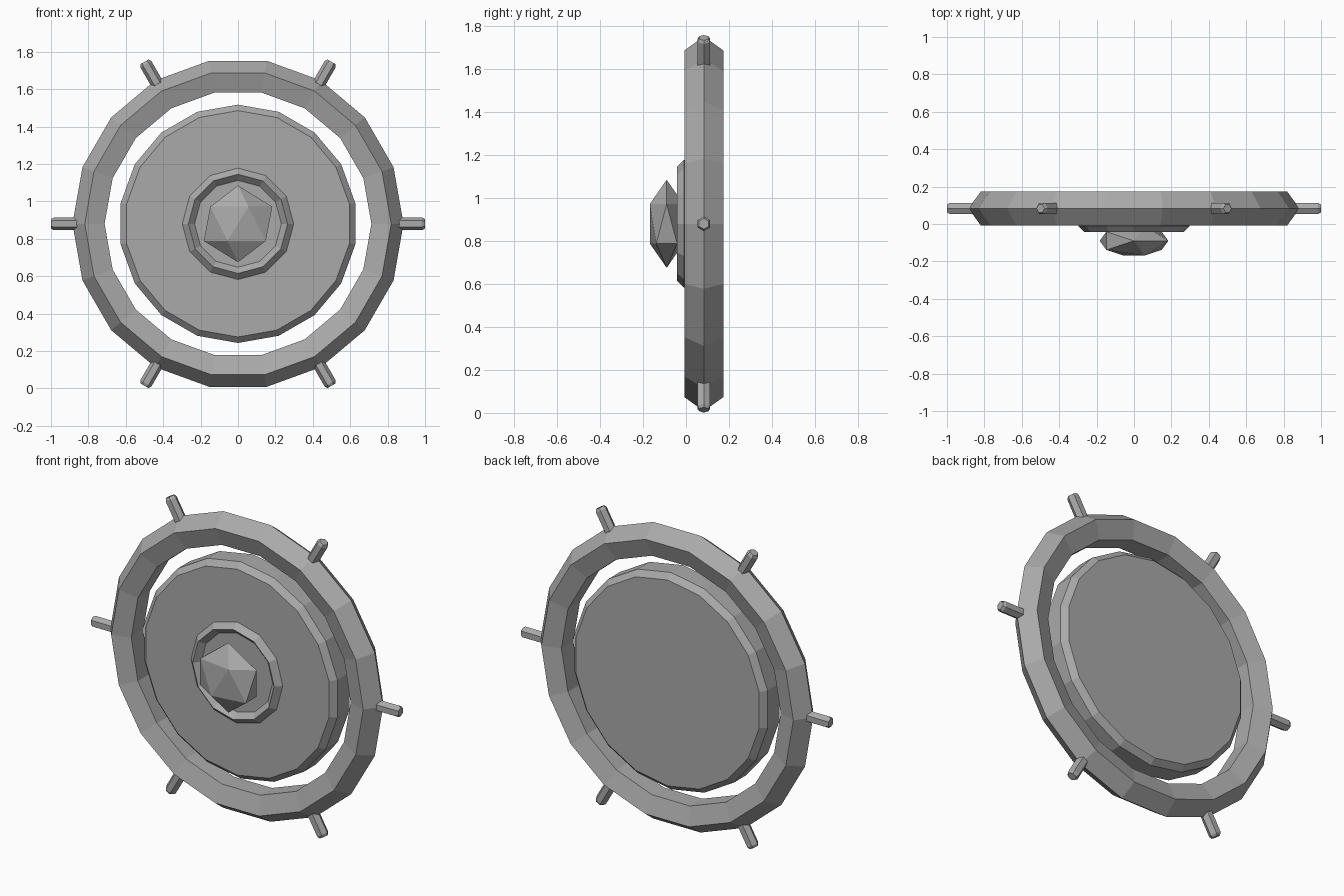
import bpy, math
from mathutils import Matrix, Vector

CENTRE_Z = 0.88
MID_Y = 0.083

cube = bpy.data.objects.get("Cube")
if cube:
    bpy.data.objects.remove(cube)

grey = bpy.data.materials.new("plain grey")
grey.use_nodes = True
grey.diffuse_color = (0.4, 0.4, 0.4, 1)
grey.node_tree.nodes["Principled BSDF"].inputs["Base Color"].default_value = (0.4, 0.4, 0.4, 1)


def lathe(name, profile, sides, matrix, start=0.0, closed=False):
    """Spin (radius, height) points about local z; cap the ends unless closed."""
    verts = []
    for i in range(sides):
        a = start + math.tau * i / sides
        verts += [(r * math.cos(a), r * math.sin(a), h) for r, h in profile]
    n = len(profile)
    faces = []
    for i in range(sides):
        a, b = i * n, (i + 1) % sides * n
        for j in range(n if closed else n - 1):
            k = (j + 1) % n
            faces.append((a + j, b + j, b + k, a + k))
    if not closed:
        faces.append([i * n for i in reversed(range(sides))])
        faces.append([i * n + n - 1 for i in range(sides)])
    mesh = bpy.data.meshes.new(name)
    mesh.from_pydata([matrix @ Vector(v) for v in verts], [], faces)
    mesh.materials.append(grey)
    obj = bpy.data.objects.new(name, mesh)
    bpy.context.collection.objects.link(obj)
    return obj


def facing_back(y):
    """Local z points to +y, local x stays x."""
    return Matrix.Translation((0, y, CENTRE_Z)) @ Matrix.Rotation(-math.pi / 2, 4, "X")


def circle(major, minor, count):
    """Closed torus section, its first point on the outside."""
    angles = [math.tau * i / count for i in range(count)]
    return [(major + minor * math.cos(a), minor * math.sin(a)) for a in angles]


# Outer ring with a five-sided section
lathe("outer_ring", circle(0.79, 0.095, 5), 18, facing_back(MID_Y), closed=True)

# Chamfered disc
disc = [(0.605, -0.088), (0.637, -0.056), (0.637, 0.056), (0.605, 0.088)]
lathe("disc", disc, 18, facing_back(MID_Y), start=math.pi / 2)

# Small raised ring around the gem
lathe("gem_ring", circle(0.265, 0.033, 4), 12, facing_back(-0.01), closed=True)

# Faceted gem
bpy.ops.mesh.primitive_ico_sphere_add(subdivisions=1, radius=0.205, location=(0, -0.09, CENTRE_Z))
gem = bpy.context.object
gem.name = "gem"
gem.scale.y = 0.45
gem.data.materials.append(grey)

# Pegs around the rim
peg = [(0.034, 0.8), (0.034, 0.985), (0.025, 1.0)]
for i in range(6):
    turn = Matrix.Rotation(math.pi / 2 - i * math.tau / 6, 4, "Y")
    place = Matrix.Translation((0, MID_Y, CENTRE_Z)) @ turn
    lathe(f"peg_{i + 1}", peg, 6, place)
